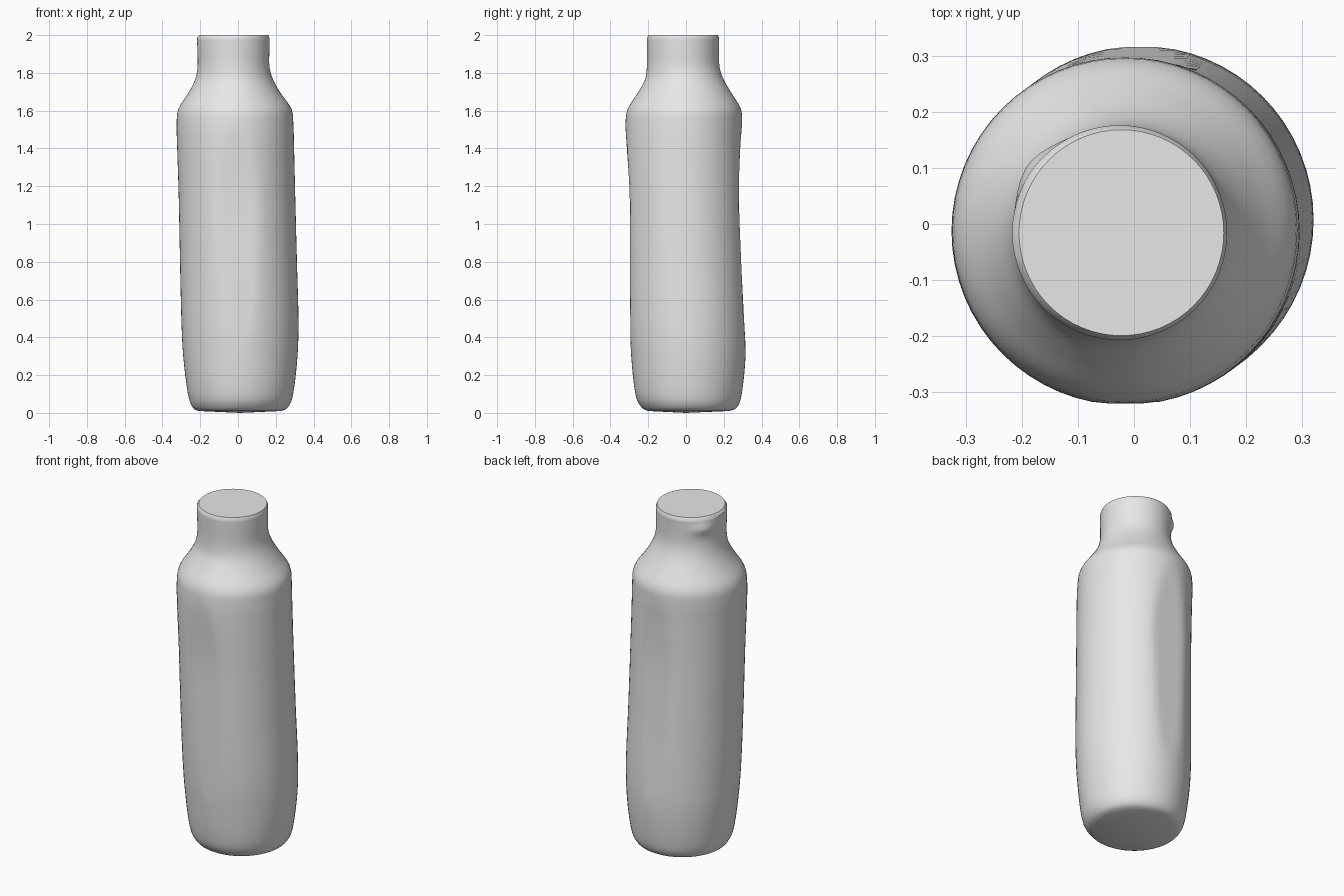
import bpy, bmesh, math

if "Cube" in bpy.data.objects:
    bpy.data.objects.remove(bpy.data.objects["Cube"], do_unlink=True)

SIDES, STEPS = 64, 4

# Bottle sections: height, right, left, front and back extents
SECTIONS = [
    (0.01, -0.21, 0.23, -0.20, 0.23),
    (0.03, -0.24, 0.265, -0.235, 0.27),
    (0.10, -0.265, 0.292, -0.268, 0.295),
    (0.30, -0.29, 0.315, -0.29, 0.315),
    (0.50, -0.30, 0.32, -0.295, 0.307),
    (0.80, -0.307, 0.312, -0.297, 0.292),
    (1.15, -0.314, 0.303, -0.298, 0.28),
    (1.40, -0.322, 0.297, -0.313, 0.287),
    (1.53, -0.325, 0.293, -0.32, 0.296),
    (1.61, -0.315, 0.283, -0.308, 0.29),
    (1.69, -0.265, 0.228, -0.258, 0.243),
    (1.76, -0.229, 0.188, -0.219, 0.202),
    (1.83, -0.214, 0.167, -0.207, 0.178),
    (1.92, -0.215, 0.166, -0.206, 0.174),
    (1.985, -0.217, 0.166, -0.207, 0.176),
]


def spline(a, b, c, d, t):
    return 0.5 * (2 * b + (c - a) * t + (2 * a - 5 * b + 4 * c - d) * t * t
                  + (3 * b - a - 3 * c + d) * t ** 3)


def smooth_sections(rows):
    last = len(rows) - 1
    for i in range(last):
        near = [rows[max(0, min(last, i + k))] for k in (-1, 0, 1, 2)]
        for s in range(STEPS):
            yield tuple(spline(*v, s / STEPS) for v in zip(*near))
    yield rows[last]


def section_ring(bm, z, x0, x1, y0, y1):
    cx, cy = (x0 + x1) / 2, (y0 + y1) / 2
    rx = (x1 - x0) / 2
    ry = max(rx, (y1 - y0) / 2)
    ring = []
    for i in range(SIDES):
        a = math.tau * i / SIDES
        # Small lip on one side of the neck
        lip = 0.015 * math.exp(-((a - 2.5) / 0.3) ** 2 - ((z - 1.93) / 0.03) ** 2)
        x = cx + (rx + lip) * math.cos(a)
        # Squeezed panels at front and back
        y = max(y0, min(y1, cy + ry * math.sin(a))) + lip * math.sin(a)
        ring.append(bm.verts.new((x, y, z)))
    return ring


def make_bottle():
    bm = bmesh.new()
    rows = list(smooth_sections(SECTIONS))
    rings = [section_ring(bm, *r) for r in rows]
    # Softened rim and flat top
    z, x0, x1, y0, y1 = rows[-1]
    rings.append(section_ring(bm, 2.0, x0 + 0.012, x1 - 0.006, y0 + 0.008, y1 - 0.008))
    for low, high in zip(rings, rings[1:]):
        for i in range(SIDES):
            j = (i + 1) % SIDES
            bm.faces.new((low[i], low[j], high[j], high[i]))
    bm.faces.new(rings[-1])
    # Slightly domed base
    foot = bm.verts.new((0.01, 0.0, 0.0))
    for i in range(SIDES):
        bm.faces.new((rings[0][(i + 1) % SIDES], rings[0][i], foot))
    bmesh.ops.recalc_face_normals(bm, faces=bm.faces)
    mesh = bpy.data.meshes.new("bottle")
    bm.to_mesh(mesh)
    bm.free()
    obj = bpy.data.objects.new("bottle", mesh)
    bpy.context.collection.objects.link(obj)
    return obj


# Plain grey material
grey = bpy.data.materials.new("light grey")
grey.use_nodes = True
colour = (0.8, 0.8, 0.8, 1.0)
grey.diffuse_color = colour
grey.node_tree.nodes["Principled BSDF"].inputs["Base Color"].default_value = colour

bottle = make_bottle()
bottle.data.materials.append(grey)
bpy.ops.object.select_all(action='DESELECT')
bottle.select_set(True)
bpy.context.view_layer.objects.active = bottle
bpy.ops.object.shade_smooth_by_angle(angle=math.radians(40))
